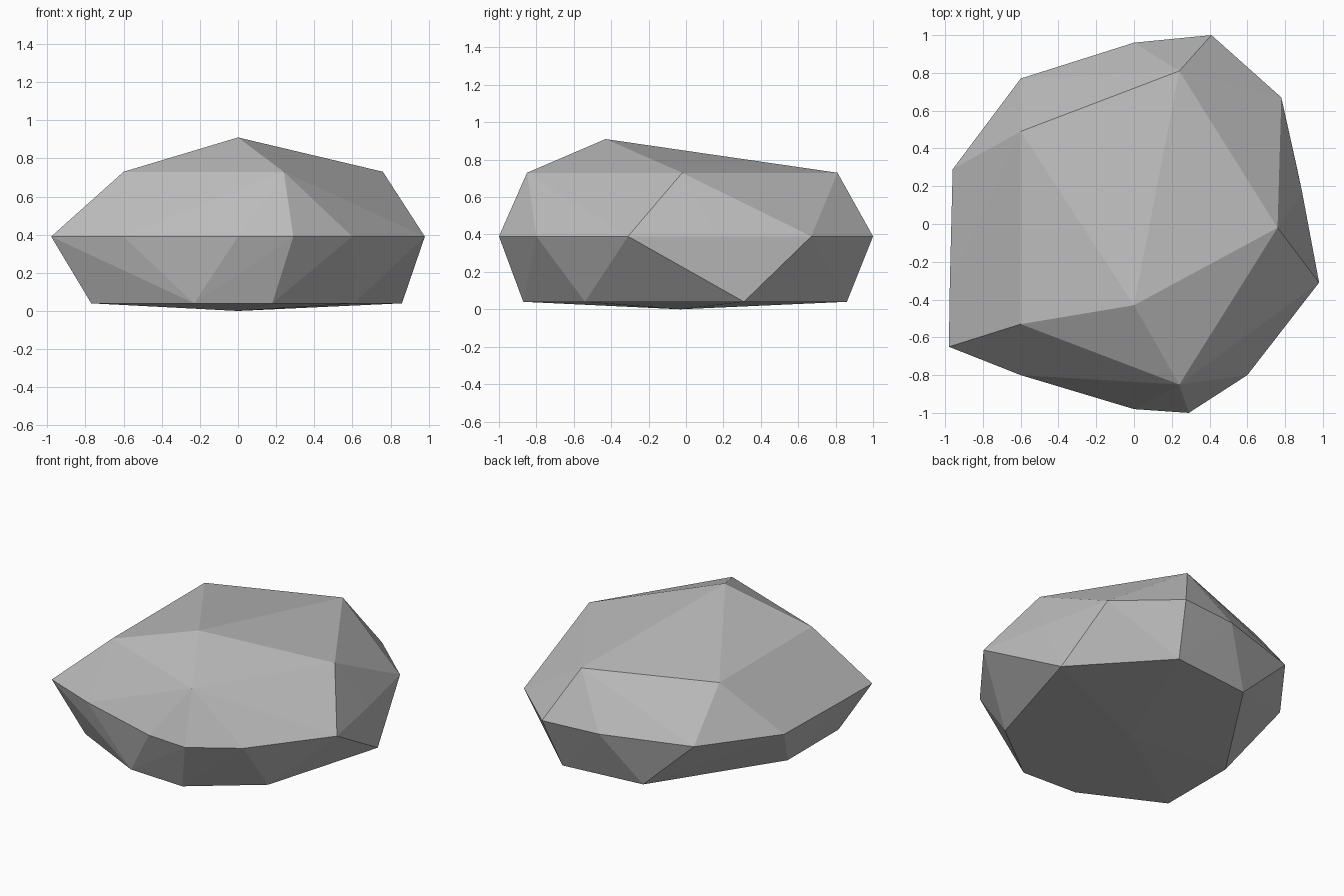
import bpy
import bmesh

cube = bpy.data.objects.get("Cube")
if cube:
    bpy.data.objects.remove(cube, do_unlink=True)

# Stone material
stone = bpy.data.materials.new("stone_grey")
stone.use_nodes = True
grey = (0.5, 0.5, 0.5, 1.0)
stone.diffuse_color = grey
shader = stone.node_tree.nodes["Principled BSDF"]
shader.inputs["Base Color"].default_value = grey
shader.inputs["Roughness"].default_value = 0.9

# Irregular horizontal outlines of the boulder, keyed by height
base_outline = [(-.77, -.58), (-.23, -.85), (.18, -.87), (.61, -.54),
                (.86, .31), (.35, .86), (-.23, .80), (-.77, -.02)]
girdle_outline = [(-.98, -.65), (-.60, -.80), (0, -.98), (.29, -1), (.60, -.80),
                  (.98, -.31), (.89, .17), (.78, .67), (.41, 1), (0, .96),
                  (-.60, .77), (-.96, .29), (-.975, -.31)]
shoulder_outline = [(-.60, -.53), (.24, -.85), (.76, -.02), (.24, .81), (-.60, .49)]
layers = [
    (0.0, [(0, -.03)]),
    (0.04, base_outline),
    (0.39, girdle_outline),
    (0.73, shoulder_outline),
    (0.91, [(0, -.43)]),
]

# Wrap the outlines in one faceted skin
bm = bmesh.new()
for height, outline in layers:
    for x, y in outline:
        bm.verts.new((x, y, height))
hull = bmesh.ops.convex_hull(bm, input=bm.verts[:])
loose = [v for v in bm.verts if not v.link_faces]
bmesh.ops.delete(bm, geom=loose, context='VERTS')
bmesh.ops.recalc_face_normals(bm, faces=bm.faces[:])

mesh = bpy.data.meshes.new("boulder")
bm.to_mesh(mesh)
bm.free()
mesh.materials.append(stone)
boulder = bpy.data.objects.new("boulder", mesh)
bpy.context.scene.collection.objects.link(boulder)
